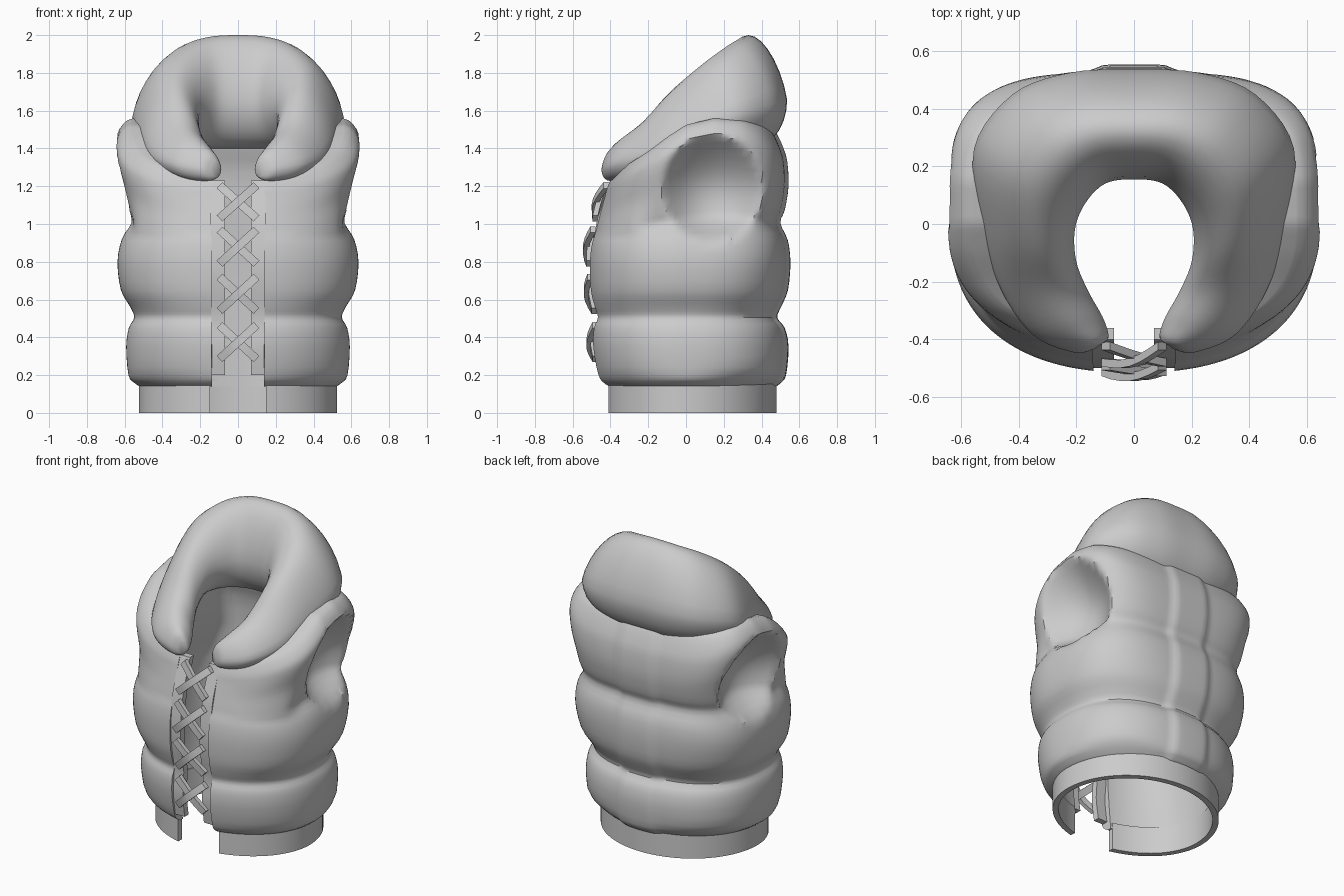
import bpy, bmesh, math
from mathutils import Vector

if "Cube" in bpy.data.objects:
    bpy.data.objects.remove(bpy.data.objects["Cube"])

grey = bpy.data.materials.new("grey fabric")
grey.diffuse_color = (0.6, 0.6, 0.6, 1)
grey.use_nodes = True
grey.node_tree.nodes["Principled BSDF"].inputs["Base Color"].default_value = grey.diffuse_color


def catmull(pts, n):
    """Smoothly resample a list of tuples, n steps per span."""
    out = []
    for i in range(len(pts) - 1):
        p = [pts[max(i - 1, 0)], pts[i], pts[i + 1], pts[min(i + 2, len(pts) - 1)]]
        for k in range(n):
            t = k / n
            out.append(tuple(0.5 * (2 * b + (c - a) * t + (2 * a - 5 * b + 4 * c - d) * t * t
                                    + (3 * b - a - 3 * c + d) * t ** 3) for a, b, c, d in zip(*p)))
    return out + [pts[-1]]


def lerp_table(tab, v):
    if v <= tab[0][0]:
        return tab[0][1]
    for (a, p), (b, q) in zip(tab, tab[1:]):
        if v <= b:
            return p + (q - p) * (v - a) / (b - a)
    return tab[-1][1]


def smooth(a, b, v):
    t = min(max((v - a) / (b - a), 0), 1)
    return t * t * (3 - 2 * t)


def loft(name, rings, angle=35):
    """Skin closed rings one after another and cap both ends."""
    bm = bmesh.new()
    vs = [[bm.verts.new(p) for p in r] for r in rings]
    n = len(rings[0])
    for a, b in zip(vs, vs[1:]):
        for i in range(n):
            bm.faces.new((a[i], a[(i + 1) % n], b[(i + 1) % n], b[i]))
    bm.faces.new(vs[0])
    bm.faces.new(vs[-1])
    bmesh.ops.recalc_face_normals(bm, faces=bm.faces)
    me = bpy.data.meshes.new(name)
    bm.to_mesh(me)
    bm.free()
    me.materials.append(grey)
    ob = bpy.data.objects.new(name, me)
    bpy.context.collection.objects.link(ob)
    bpy.ops.object.select_all(action='DESELECT')
    ob.select_set(True)
    bpy.context.view_layer.objects.active = ob
    bpy.ops.object.shade_smooth_by_angle(angle=math.radians(angle))
    return ob


# Squareness of the outline by height, behind and in front
BACK_N = [(0.18, 2.0), (0.22, 2.35), (0.5, 2.4), (0.8, 2.85), (1.0, 3.15), (1.3, 3.8)]
FRONT_N = [(0.18, 2.0), (0.22, 2.15), (0.6, 2.35), (1.0, 2.4)]


def section(phi, a, bf, bb, z):
    """Point on a rounded-box outline, squarer towards the back and higher up."""
    s, c = math.sin(phi), -math.cos(phi)
    n = lerp_table(BACK_N if c > 0 else FRONT_N, z)
    r = (abs(s / a) ** n + abs(c / (bb if c > 0 else bf)) ** n) ** (-1 / n)
    return r * s, r * c


# Shoulder height as a function of depth
SHOULDER = [(-0.42, 1.22), (-0.3, 1.32), (-0.2, 1.385), (-0.1, 1.46), (0, 1.525),
            (0.15, 1.56), (0.3, 1.55), (0.4, 1.52), (0.54, 1.46)]


def wrap(name, outer, inner, gap, segs=140, vest=False):
    """Sweep an outer/inner wall profile around the torso, open at the front."""
    levels = [(l, True) for l in outer] + [(l, False) for l in inner]
    rings = []
    for j in range(segs + 1):
        ring = []
        for (z, a, bf, bb), is_outer in levels:
            p0 = math.atan(gap / bf)
            x, y = section(p0 + (2 * math.pi - 2 * p0) * j / segs, a, bf, bb, z)
            if vest:
                # the upper crease fades out towards the front and the back corners
                if is_outer and 0.8 < z < 1.25:
                    fade = smooth(0.12, 0.3, -y) + 0.6 * smooth(0.25, 0.42, y)
                    x *= 1 + max(0.605 / a - 1, 0) * fade * smooth(0.14, 0.3, abs(x))
                if z > 0.9:
                    z = 0.9 + (z - 0.9) * (lerp_table(SHOULDER, y) - 0.9) / 0.66
                # scooped armhole
                r = math.hypot((y - 0.14) / 0.265, (z - 1.19) / 0.285)
                if r < 1 and abs(x) > 0.3:
                    x -= math.copysign((0.17 if is_outer else 0.08) * (1 - r * r), x)
                # raised centre back panel
                if is_outer and y > 0.3:
                    y += 0.018 * (1 - smooth(0.1, 0.16, abs(x)))
            ring.append((x, y, z))
        rings.append(ring)
    return loft(name, rings)


# Quilted vest body: outer puffs, shoulder roll, then the lining
outer = [(.14, .52, .42, .46), (.16, .55, .45, .485), (.2, .58, .475, .512), (.35, .592, .50, .525),
         (.45, .578, .495, .505), (.505, .55, .475, .465), (.56, .57, .49, .485), (.65, .62, .51, .522),
         (.8, .638, .515, .535), (.92, .615, .50, .52), (1.02, .568, .485, .482), (1.1, .58, .475, .505),
         (1.25, .61, .455, .525), (1.4, .642, .435, .518), (1.48, .64, .425, .495), (1.54, .60, .41, .465),
         (1.56, .56, .40, .445)]
lining = [(1.54, .43, .38, .39), (1.45, .38, .37, .35), (1.3, .43, .38, .40), (1.0, .47, .41, .42),
          (.6, .485, .425, .44), (.14, .49, .395, .44)]
wrap("vest_body", catmull(outer, 3), catmull(lining, 3), 0.142, vest=True)

# Waistband
wrap("waistband", [(0, .524, .428, .48), (.18, .524, .428, .48)],
     [(.18, .488, .393, .442), (0, .488, .393, .442)], 0.155, 80)

# Collar: inner x, y / outer x, y / top z / bottom z from the back centre to the front tip
half = [(0, .155, 0, .535, 2.0, 1.40), (.10, .14, .22, .525, 1.99, 1.40), (.17, .07, .42, .45, 1.945, 1.40),
        (.205, -.02, .555, .26, 1.85, 1.38), (.20, -.13, .525, -.02, 1.70, 1.30),
        (.16, -.23, .46, -.23, 1.54, 1.25), (.11, -.32, .35, -.385, 1.445, 1.23),
        (.09, -.375, .21, -.445, 1.38, 1.23), (.09, -.40, .14, -.435, 1.33, 1.25)]
mirrored = [(-a, b, -c, d, e, f) for a, b, c, d, e, f in half[:0:-1]]
collar = []
for xi, yi, xo, yo, zt, zb in catmull(mirrored + half, 5):
    belly = zb + 0.43 * (zt - zb)
    mid, rad = Vector(((xi + xo) / 2, (yi + yo) / 2, belly)), Vector((xo - xi, yo - yi, 0)) / 2
    ring = []
    for k in range(28):
        c, s = math.cos(math.tau * k / 28), math.sin(math.tau * k / 28)
        lean = 0.08 * max(s, 0)
        rise = Vector((0, 0, s * (zt - belly if s > 0 else belly - zb)))
        ring.append(mid + rad * (c * (1 - 0.2 * max(s, 0)) - lean) + rise)
    collar.append(ring)
loft("collar", collar, 60)

# Front placket strips
FRONT = [(.2, -.455), (.35, -.475), (.5, -.465), (.65, -.49), (.8, -.50), (1.0, -.475),
         (1.1, -.445), (1.23, -.40)]
for side, label in ((-1, "left"), (1, "right")):
    rings = []
    for z, y in catmull(FRONT, 3):
        rings.append([(side * 0.07, y, z), (side * 0.145, y, z),
                      (side * 0.145, y + 0.04, z), (side * 0.07, y + 0.04, z)])
    loft(label + "_placket", rings)

# Crossed laces
for i, (z0, z1) in enumerate(((.265, .485), (.52, .74), (.77, .99), (1.01, 1.225))):
    for d in (-1, 1):
        along = Vector((d * 0.19, 0, z1 - z0 - 0.04)).normalized()
        side = Vector((along.z, 0, -along.x)) * 0.022
        rings = []
        for k in range(7):
            t = k / 6
            z = z0 + 0.02 + (z1 - z0 - 0.04) * t
            lift = 0.014 + (0.026 if d > 0 else 0.004) * math.sin(math.pi * t)
            p = Vector((d * (-0.098 + 0.196 * t), lerp_table(FRONT, z) - lift, z))
            th = Vector((0, 0.014, 0))
            rings.append([p - side - th, p + side - th, p + side + th, p - side + th])
        loft(f"lace_{i + 1}_{'rising' if d > 0 else 'falling'}", rings)
